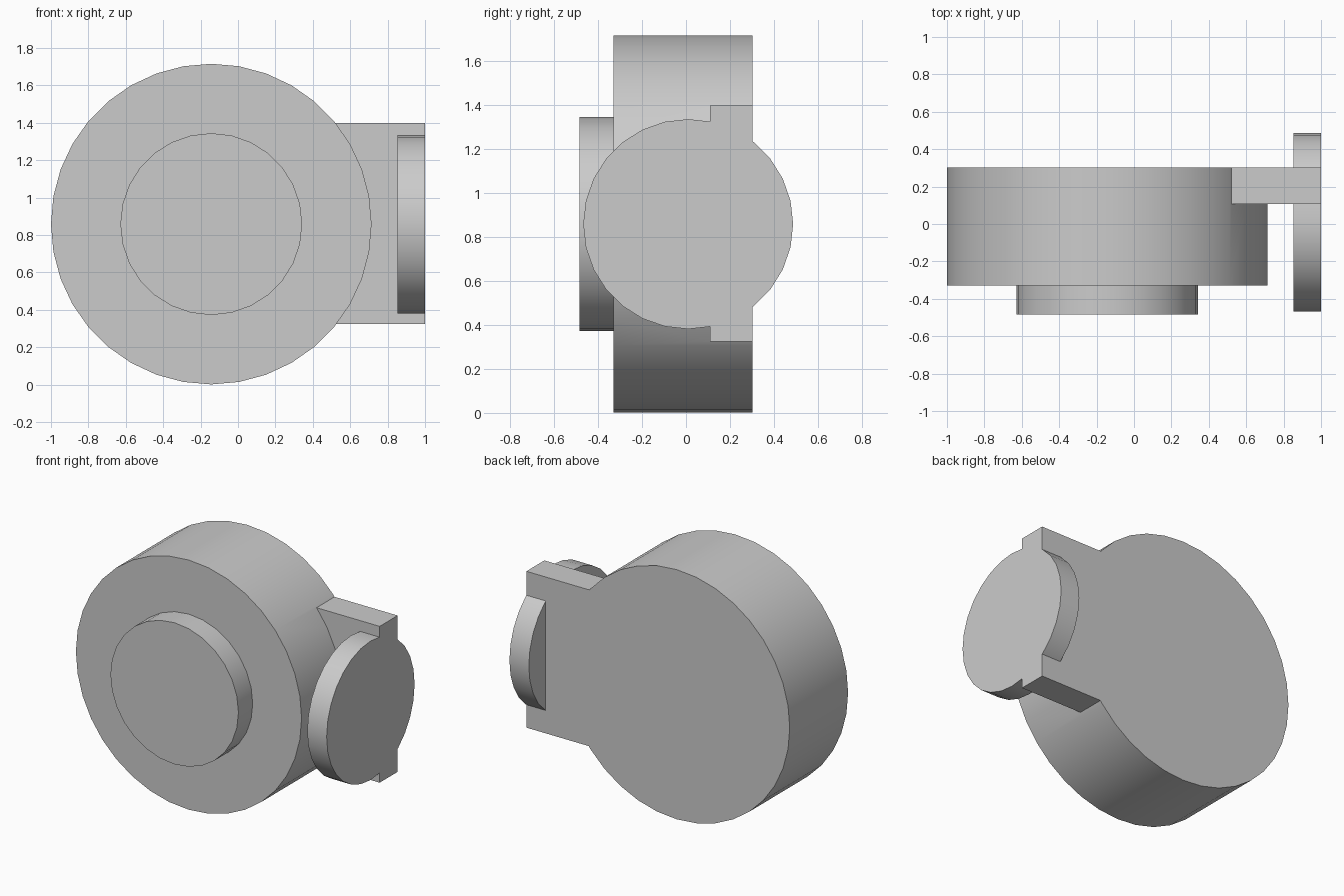
import bpy
import math

if "Cube" in bpy.data.objects:
    bpy.data.objects.remove(bpy.data.objects["Cube"], do_unlink=True)

grey = bpy.data.materials.new("light_grey")
grey.use_nodes = True
grey.diffuse_color = (0.6, 0.6, 0.6, 1)
grey.node_tree.nodes["Principled BSDF"].inputs["Base Color"].default_value = (0.6, 0.6, 0.6, 1)

CENTRE_X, CENTRE_Z = -0.143, 0.858
FRONT, BACK = -0.33, 0.303


def finish(name):
    obj = bpy.context.object
    obj.name = name
    bpy.ops.object.transform_apply(location=True, rotation=True, scale=True)
    obj.data.materials.append(grey)
    return obj


def disc(name, sides, radius, depth, location, rotation):
    bpy.ops.mesh.primitive_cylinder_add(vertices=sides, radius=radius, depth=depth,
                                        location=location, rotation=rotation)
    return finish(name)


def block(name, low, high):
    bpy.ops.mesh.primitive_cube_add(size=1, location=[(a + b) / 2 for a, b in zip(low, high)])
    bpy.context.object.scale = [b - a for a, b in zip(low, high)]
    return finish(name)


along_y = (math.pi / 2, 0, 0)
along_x = (0, math.pi / 2, 0)

# Main drum and the raised pad on its front
body = disc("drum_body", 36, 0.857, BACK - FRONT,
            (CENTRE_X, (FRONT + BACK) / 2, CENTRE_Z), along_y)
pad = disc("front_pad", 28, 0.486, 0.255, (CENTRE_X, -0.3575, CENTRE_Z), along_y)

# Side bracket flush with the drum's back, ending in a round flange
bracket = block("side_bracket", (0.2, 0.108, 0.325), (1.0, BACK, 1.398))
flange = disc("side_flange", 28, 0.477, 0.147, (0.9265, 0.01, CENTRE_Z), along_x)

# Fuse the parts into one solid
for part in (pad, bracket, flange):
    bpy.context.view_layer.objects.active = body
    union = body.modifiers.new("union", "BOOLEAN")
    union.operation = "UNION"
    union.solver = "EXACT"
    union.object = part
    bpy.ops.object.modifier_apply(modifier=union.name)
    bpy.data.objects.remove(part, do_unlink=True)

bpy.ops.object.select_all(action="DESELECT")
body.select_set(True)
bpy.context.view_layer.objects.active = body
bpy.ops.object.shade_smooth_by_angle(angle=math.radians(30))
